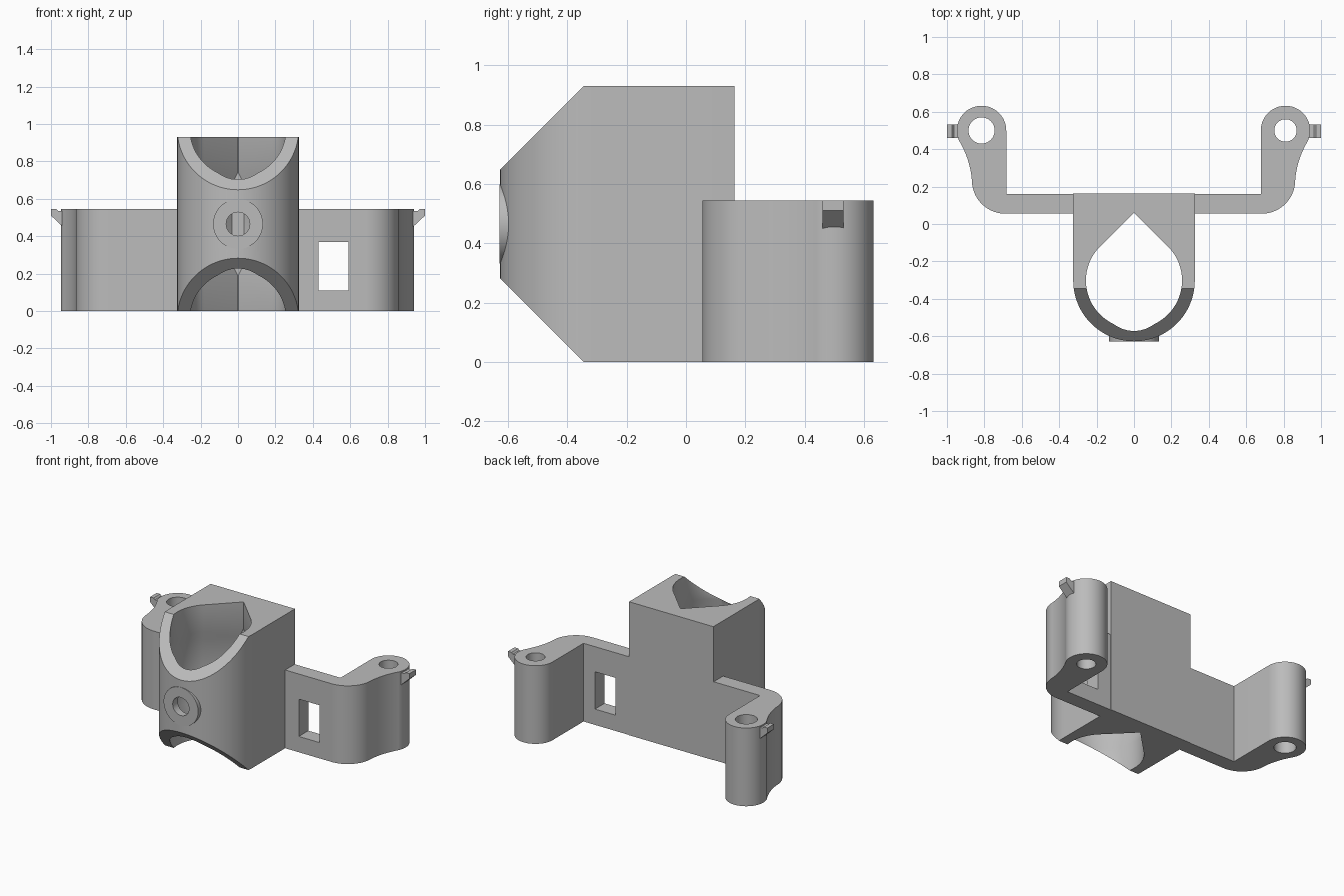
import bpy, bmesh, math
from mathutils import Matrix, Vector

old = bpy.data.objects.get("Cube")
if old:
    bpy.data.objects.remove(old, do_unlink=True)

grey = bpy.data.materials.new("plain grey")
grey.use_nodes = True
COLOUR = (0.5, 0.5, 0.5, 1)
grey.diffuse_color = COLOUR
grey.node_tree.nodes["Principled BSDF"].inputs["Base Color"].default_value = COLOUR

HEIGHT, ARM_HEIGHT = 0.93, 0.545
BORE_Y, BORE_R, OUTER_R = -0.302, 0.257, 0.325
BACK_Y = 0.163


def finish(name, bm):
    bmesh.ops.recalc_face_normals(bm, faces=bm.faces)
    mesh = bpy.data.meshes.new(name)
    bm.to_mesh(mesh)
    bm.free()
    mesh.materials.append(grey)
    obj = bpy.data.objects.new(name, mesh)
    bpy.context.collection.objects.link(obj)
    return obj


def loft(rings):
    """Closed solid through rings that have equal point counts."""
    bm = bmesh.new()
    loops = [[bm.verts.new(p) for p in ring] for ring in rings]
    n = len(loops[0])
    for a, b in zip(loops, loops[1:]):
        for i in range(n):
            j = (i + 1) % n
            bm.faces.new((a[i], a[j], b[j], b[i]))
    bm.faces.new(loops[0])
    bm.faces.new(loops[-1])
    return bm


def prism(points, z0, z1):
    return loft([[(x, y, z) for x, y in points] for z in (z0, z1)])


def arc(cx, cy, r, a0, a1, n=32):
    angles = [math.radians(a0 + (a1 - a0) * i / n) for i in range(n + 1)]
    return [(cx + r * math.cos(a), cy + r * math.sin(a)) for a in angles]


def cylinder(name, r, length, matrix):
    bm = bmesh.new()
    bmesh.ops.create_cone(bm, cap_ends=True, segments=64, radius1=r, radius2=r,
                          depth=length, matrix=matrix)
    return finish(name, bm)


def combine(obj, other, operation):
    mod = obj.modifiers.new(operation, 'BOOLEAN')
    mod.operation, mod.solver, mod.object = operation, 'EXACT', other
    bpy.context.view_layer.objects.active = obj
    bpy.ops.object.modifier_apply(modifier=mod.name)
    bpy.data.objects.remove(other, do_unlink=True)


def smooth(obj):
    bpy.ops.object.select_all(action='DESELECT')
    obj.select_set(True)
    bpy.context.view_layer.objects.active = obj
    bpy.ops.object.shade_smooth_by_angle(angle=math.radians(25))


# Holder block: rounded front, both front ends sliced at 45 degrees
outline = [(OUTER_R, BACK_Y), (-OUTER_R, BACK_Y)] + arc(0, BORE_Y, OUTER_R, 180, 360, 64)
bm = prism(outline, 0, HEIGHT)
for z, nz in ((HEIGHT, 1), (0, -1)):
    bmesh.ops.bisect_plane(bm, geom=bm.verts[:] + bm.edges[:] + bm.faces[:],
                           plane_co=(0, -0.345, z), plane_no=Vector((0, -1, nz)).normalized(),
                           clear_outer=True)
    bmesh.ops.holes_fill(bm, edges=[e for e in bm.edges if e.is_boundary])
block = finish("holder_block", bm)

# Round screw seat on the front
along_y = Matrix.Rotation(math.pi / 2, 4, 'X')
seat = cylinder("screw_seat", 0.133, 0.1, Matrix.Translation((0, -0.579, HEIGHT / 2)) @ along_y)
combine(block, seat, 'UNION')


# Teardrop bore, slightly wider in the middle with a blunt tip
def teardrop(r, z):
    tip = r * math.sqrt(2)
    cut = min(tip - 0.001, 0.362)
    w = tip - cut
    pts = arc(0, BORE_Y, r, 135, 405, 72) + [(w, BORE_Y + cut), (-w, BORE_Y + cut)]
    return [(x, y, z) for x, y in pts]


bore = finish("bore_cutter", loft([teardrop(r, z) for r, z in (
    (BORE_R, -0.1), (BORE_R, 0.19), (0.278, 0.25),
    (0.278, 0.68), (BORE_R, 0.74), (BORE_R, 1.1))]))
combine(block, bore, 'DIFFERENCE')

screw = cylinder("screw_cutter", 0.063, 0.4, Matrix.Translation((0, -0.55, HEIGHT / 2)) @ along_y)
combine(block, screw, 'DIFFERENCE')
smooth(block)


# Side arms: wall, curved leg with an upright pin hole, and a small catch
def arm(side, label, shift, hole_r):
    cx, cy, r = 0.81 + shift, 0.5, 0.132
    a, b, c = Vector((cx + 0.117, 0.44)), Vector((cx + 0.06, 0.34)), Vector((cx + 0.052, 0.235))
    flare = [tuple(a.lerp(b, t).lerp(b.lerp(c, t), t)) for t in [i / 16 for i in range(16)]]
    pts = [(0.32, 0.16), (cx - r, 0.16)]
    pts += arc(cx, cy, r, 180, -25, 48) + flare
    pts += arc(cx - 0.128, 0.235, 0.18, 0, -90, 24) + [(0.32, 0.055)]
    obj = finish(label + "_arm", prism([(side * x, y) for x, y in pts], 0, ARM_HEIGHT))
    pin = cylinder("pin_cutter", hole_r, 2, Matrix.Translation((side * cx, cy, 0.3)))
    combine(obj, pin, 'DIFFERENCE')
    if side > 0:
        bm = bmesh.new()
        bmesh.ops.create_cube(bm, size=1, matrix=Matrix.LocRotScale(
            (0.51, 0.1, 0.24), None, (0.16, 0.4, 0.26)))
        combine(obj, finish("window_cutter", bm), 'DIFFERENCE')
    smooth(obj)

    catch = [(0.92, 0.535), (0.962, 0.535), (0.972, 0.545), (1, 0.545), (1, 0.51), (0.92, 0.435)]
    finish(label + "_catch", loft([[(side * x, y, z) for x, z in catch] for y in (0.46, 0.532)]))


arm(1, "left", 0.0, 0.06)
arm(-1, "right", 0.005, 0.07)
